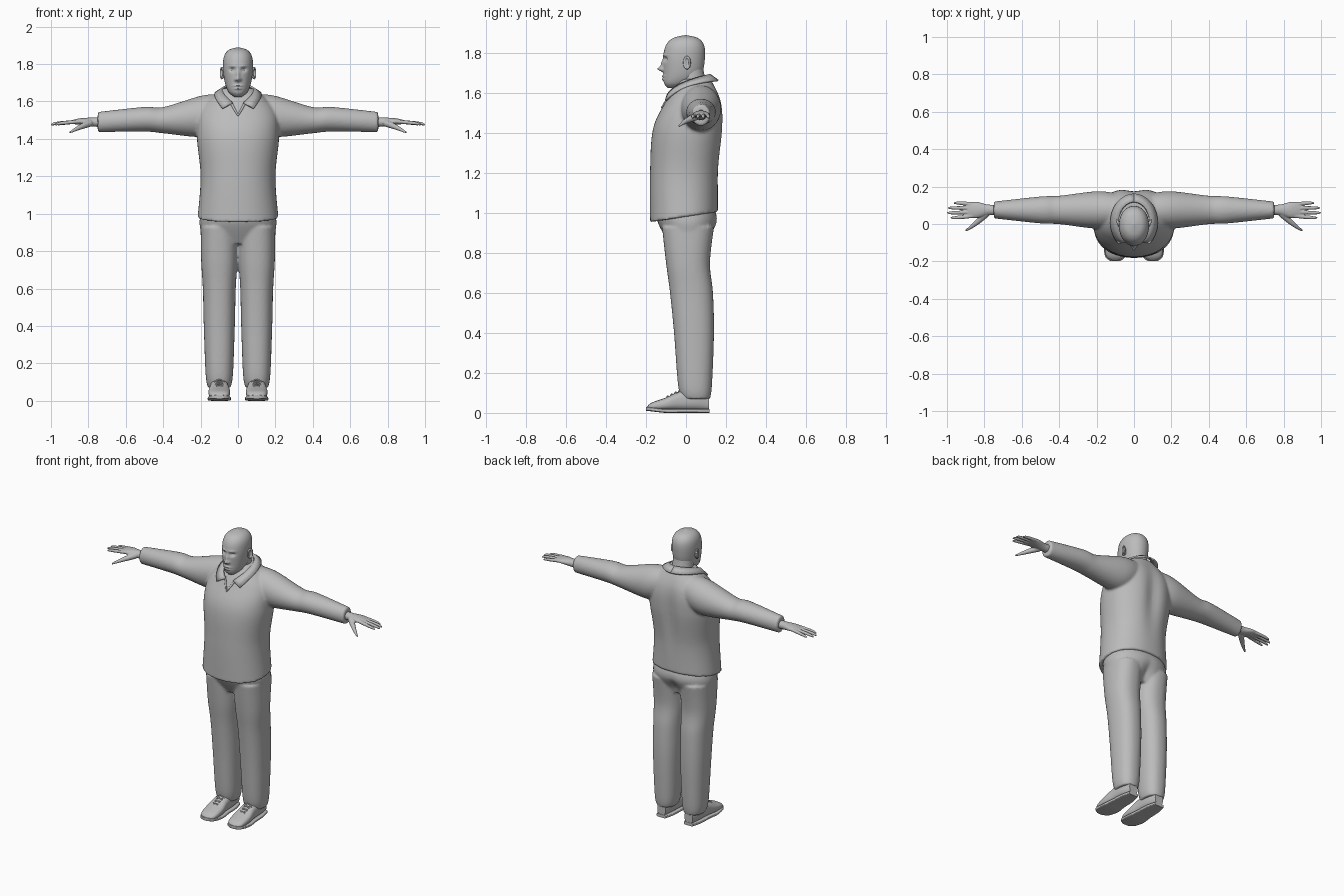
import bpy, bmesh, math
from mathutils import Vector

if "Cube" in bpy.data.objects:
    bpy.data.objects.remove(bpy.data.objects["Cube"])

SIDES = (("left", 1), ("right", -1))
GREY = bpy.data.materials.new("plain grey")
GREY.use_nodes = True
GREY.diffuse_color = (.5, .5, .5, 1)
GREY.node_tree.nodes["Principled BSDF"].inputs["Base Color"].default_value = GREY.diffuse_color


def spline(before, start, end, after, t):
    """Smooth curve through start and end, guided by the neighbours."""
    slope_in, slope_out = (end - before) / 2, (after - start) / 2
    ease = t * t * (3 - 2 * t)
    return (start.lerp(end, ease) + slope_in * t * (1 - t) ** 2 - slope_out * t * t * (1 - t))


def loft(mesh, rings, steps=6, segments=40, power=2, side=1):
    """Skin smooth rings, each given as (centre, first axis, second axis)."""
    rings = [[Vector(part) for part in ring] for ring in rings]
    last = len(rings) - 1
    loops = []
    for index in range(last * steps + 1):
        low = min(index // steps, last - 1)
        around = [rings[max(0, min(last, low + offset))] for offset in (-1, 0, 1, 2)]
        centre, first, second = [spline(*parts, index / steps - low) for parts in zip(*around)]
        loop = []
        for corner in range(segments):
            angle = math.tau * corner / segments
            across, along = [math.copysign(abs(wave) ** (2 / power), wave)
                             for wave in (math.cos(angle), math.sin(angle))]
            point = centre + first * across + second * along
            loop.append(mesh.verts.new((point.x * side, point.y, point.z)))
        loops.append(loop)
    for lower, upper in zip(loops, loops[1:]):
        for corner in range(segments):
            following = (corner + 1) % segments
            mesh.faces.new((lower[corner], lower[following], upper[following], upper[corner]))
    mesh.faces.new(loops[0])
    mesh.faces.new(loops[-1])


def upright(z, half_width, front, back, x=0, tilt=0):
    """Level ring for the trunk, head and legs."""
    return (x, (front + back) / 2, z), (half_width, 0, 0), (0, (back - front) / 2, tilt)


def outstretched(x, z, half_depth, half_height):
    """Ring across the arm or hand."""
    return (x, .075, z), (0, half_depth, 0), (0, 0, half_height)


def tube(mesh, points, radii, side=1, segments=12, up=(0, 0, 1)):
    points = [Vector(point) for point in points]
    rings = []
    for index, (point, radius) in enumerate(zip(points, radii)):
        ahead = points[min(index + 1, len(points) - 1)]
        behind = points[max(index - 1, 0)]
        direction = (ahead - behind).normalized()
        first = direction.cross(Vector(up)).normalized()
        rings.append((point, first * radius, direction.cross(first) * radius))
    loft(mesh, rings, segments=segments, side=side)


def sculpt(mesh, centre, size, forward):
    """Soft brush that moves the surface towards the front."""
    for vert in mesh.verts:
        distance = sum(((vert.co[axis] - centre[axis]) / size[axis]) ** 2 for axis in range(3))
        vert.co.y -= forward * math.exp(-distance)


def finish(mesh, name, voxel=0, angle=60):
    bmesh.ops.recalc_face_normals(mesh, faces=mesh.faces)
    data = bpy.data.meshes.new(name)
    mesh.to_mesh(data)
    mesh.free()
    data.materials.append(GREY)
    part = bpy.data.objects.new(name, data)
    bpy.context.collection.objects.link(part)
    bpy.ops.object.select_all(action='DESELECT')
    part.select_set(True)
    bpy.context.view_layer.objects.active = part
    bpy.ops.object.shade_smooth_by_angle(angle=math.radians(angle))
    if voxel:
        merge = part.modifiers.new("merge", 'REMESH')
        merge.mode = 'VOXEL'
        merge.voxel_size = voxel
        merge.use_smooth_shade = True
        soften = part.modifiers.new("soften", 'SMOOTH')
        soften.iterations = 4
    return part


# Shirt: torso and sleeves merged into one cloth surface
shirt = bmesh.new()
loft(shirt, [upright(.98, .216, -.18, .16, tilt=.026),
             upright(1.2, .2, -.18, .165),
             upright(1.42, .22, -.165, .19),
             upright(1.56, .2, -.1, .18),
             upright(1.67, .085, -.03, .125)], steps=12, segments=64, power=2.2)
sculpt(shirt, centre=(0, .2, 1.4), size=(.05, .1, .2), forward=.02)
for label, side in SIDES:
    loft(shirt, [outstretched(.1, 1.54, .09, .1),
                 outstretched(.2, 1.52, .1, .11),
                 outstretched(.4, 1.5, .076, .07),
                 outstretched(.5, 1.505, .072, .066),
                 outstretched(.75, 1.49, .045, .054)], side=side)
finish(shirt, "shirt", voxel=.008)

# Trousers: hips and two loose legs
trousers = bmesh.new()
loft(trousers, [upright(.84, .185, -.08, .1),
                upright(.95, .206, -.14, .155),
                upright(1.03, .19, -.15, .14)], segments=56, power=2.2)
sculpt(trousers, centre=(0, .15, .87), size=(.03, .05, .06), forward=.03)
for label, side in SIDES:
    loft(trousers, [upright(.07, .06, -.02, .12, x=.1),
                    upright(.14, .073, -.04, .13, x=.1),
                    upright(.4, .083, -.06, .14, x=.1),
                    upright(.6, .088, -.08, .135, x=.1),
                    upright(.75, .097, -.1, .12, x=.1),
                    upright(.93, .1, -.12, .14, x=.1)], power=2.3, side=side)
finish(trousers, "trousers", voxel=.008)

# Head: smooth skull and jaw with a sculpted face
head = bmesh.new()
loft(head, [upright(1.625, .02, -.09, -.04),
            upright(1.65, .05, -.11, .03),
            upright(1.7, .07, -.113, .08),
            upright(1.78, .08, -.114, .095),
            upright(1.84, .075, -.1, .09),
            upright(1.875, .05, -.065, .06),
            upright(1.89, .003, -.005, .002)], steps=16, segments=112, power=2.1)


def feature(x, z, width, height, forward):
    for across in {x, -x}:
        sculpt(head, (across, -.11, z), (width, .05, height), forward)


feature(x=0, z=1.745, width=.01, height=.02, forward=.011)    # nose bridge
feature(x=0, z=1.72, width=.011, height=.012, forward=.028)   # nose tip
feature(x=.014, z=1.717, width=.006, height=.007, forward=.01)  # nostrils
feature(x=0, z=1.684, width=.022, height=.005, forward=.009)  # upper lip
feature(x=0, z=1.669, width=.018, height=.006, forward=.009)  # lower lip
feature(x=.03, z=1.77, width=.016, height=.011, forward=-.014)  # eye sockets
feature(x=.03, z=1.79, width=.02, height=.007, forward=.005)  # brows
finish(head, "head")

neck = bmesh.new()
tube(neck, [(0, .05, 1.55), (0, .03, 1.67), (0, .02, 1.75)], [.075, .065, .062],
     segments=36, up=(1, 0, 0))
finish(neck, "neck")

# Eyes and ears
for label, side in SIDES:
    eye = bmesh.new()
    bmesh.ops.create_uvsphere(eye, u_segments=20, v_segments=12, radius=.0125)
    bmesh.ops.translate(eye, verts=eye.verts, vec=(.03 * side, -.083, 1.77))
    finish(eye, label + "_eye")
    ear = bmesh.new()
    turns = [math.tau * step / 12 for step in range(13)]
    rim = [(.086 + .006 * math.cos(turn), .005 + .014 * math.cos(turn), 1.752 + .028 * math.sin(turn))
           for turn in turns]
    tube(ear, rim, [.006] * len(rim), side, up=(1, 0, 0))
    loft(ear, [((x, .004, 1.752), (0, .013, 0), (0, 0, .027)) for x in (.072, .083)], side=side)
    finish(ear, label + "_ear", voxel=.003)


def collar_edge(width, depth, sweep, top, drop, bend):
    """Half a loop from the nape to the throat, falling as it goes."""
    for step in range(13):
        t = step / 12
        angle = math.radians(sweep) * t
        yield width * math.sin(angle), .01 + depth * math.cos(angle), top - drop * t ** bend


# Collar: folded strips with pointed tips, and the edge of the neck opening
for label, side in SIDES:
    collar = bmesh.new()
    edges = (collar_edge(width=.083, depth=.108, sweep=160, top=1.692, drop=.1, bend=2),
             collar_edge(width=.125, depth=.15, sweep=138, top=1.662, drop=.1, bend=3))
    inner, outer = [[collar.verts.new((x * side, y, z)) for x, y, z in edge] for edge in edges]
    for corners in zip(inner, inner[1:], outer[1:], outer):
        collar.faces.new(corners)
    thickness = finish(collar, label + "_collar").modifiers.new("thickness", 'SOLIDIFY')
    thickness.thickness = .01
    thickness.offset = 0
    opening = bmesh.new()
    tube(opening, [(.04, -.08, 1.6), (.02, -.1, 1.56), (0, -.122, 1.525)], [.006, .006, .004], side)
    finish(opening, label + "_neck_opening")

# Hands: palm, four spread fingers and thumb
for label, side in SIDES:
    hand = bmesh.new()
    loft(hand, [outstretched(.72, 1.49, .028, .026),
                outstretched(.78, 1.49, .029, .024),
                outstretched(.84, 1.493, .043, .018),
                outstretched(.89, 1.49, .038, .01)], side=side)
    for finger, tip in enumerate((.98, 1, .995, .965)):
        knuckle, end = .043 + .021 * finger, .034 + .026 * finger
        tube(hand, [(.86, knuckle, 1.492), (tip - .03, end, 1.483), (tip, end, 1.475)],
             [.011, .009, .004], side)
    tube(hand, [(.79, .055, 1.485), (.85, 0, 1.46), (.9, -.036, 1.434)], [.02, .013, .005], side)
    finish(hand, label + "_hand", voxel=.0035)

# Shoes: rounded upper, flat sole and crossing laces
OUTLINE = ((-.195, .02, .02), (-.17, .05, .04), (-.1, .058, .065),
           (-.03, .05, .097), (.05, .046, .11), (.115, .03, .08))
for label, side in SIDES:
    upper, sole, laces = bmesh.new(), bmesh.new(), bmesh.new()
    loft(upper, [((.1, y, .012 + height / 2), (width, 0, 0), (0, 0, height / 2))
                 for y, width, height in OUTLINE], power=2.6, side=side)
    loft(sole, [((.1, y * 1.02, .01 + max(0, -y - .1) / 9), (width + .004, 0, 0), (0, 0, .01))
                for y, width, height in OUTLINE], power=5, side=side)
    for row in range(4):
        y, z = -.1 + row * .02, .08 + row * .01
        for lean in (.03, -.03):
            tube(laces, [(.1 - lean, y, z - .012), (.1, y + .008, z + .004), (.1 + lean, y + .016, z - .004)],
                 [.0035] * 3, side, segments=8)
    finish(upper, label + "_shoe")
    finish(sole, label + "_sole", angle=40)
    finish(laces, label + "_laces")
